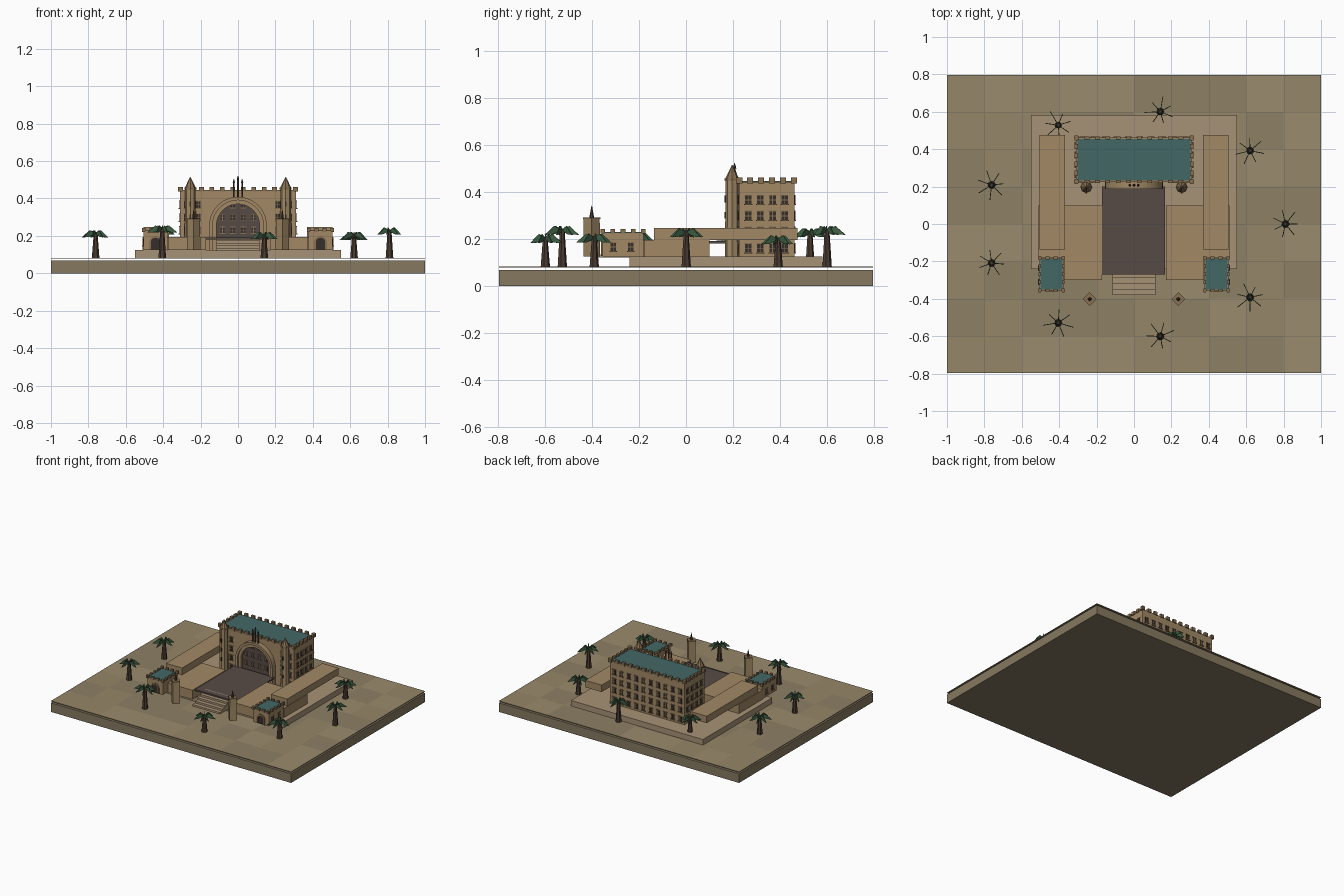
import bpy, bmesh, math, random
from mathutils import Matrix, Vector

if "Cube" in bpy.data.objects:
    bpy.data.objects.remove(bpy.data.objects["Cube"])

random.seed(4)

def material(name, rgb):
    m = bpy.data.materials.new(name)
    m.diffuse_color = (*rgb, 1)
    m.use_nodes = True
    m.node_tree.nodes["Principled BSDF"].inputs["Base Color"].default_value = m.diffuse_color
    return m

SAND = [material("sand_%d" % i, c) for i, c in enumerate(
    [(.30, .24, .14), (.27, .215, .13), (.325, .26, .155)])]
EARTH = material("earth", (.24, .19, .115))
PAVING = material("paving", (.39, .29, .18))
STONE = material("stone", (.36, .25, .13))
TRIM = material("trim", (.25, .165, .085))
TEAL = material("teal", (.055, .14, .13))
DARK = material("dark_floor", (.095, .07, .06))
GLASS = material("glass", (.035, .027, .024))
BARK = material("bark", (.07, .045, .03))
LEAF = material("leaf", (.05, .12, .06))

class Part:
    """Collects simple solids into one named object."""
    def __init__(self, name, *mats):
        self.name, self.mats, self.bm = name, mats, bmesh.new()

    def box(self, x0, x1, y0, y1, z0, z1):
        m = Matrix.Translation(((x0 + x1) / 2, (y0 + y1) / 2, (z0 + z1) / 2))
        m = m @ Matrix.Diagonal((abs(x1 - x0), abs(y1 - y0), abs(z1 - z0), 1))
        return bmesh.ops.create_cube(self.bm, size=1, matrix=m)["verts"]

    def cone(self, x, y, z0, z1, r0, r1, n=8, turn=0.0):
        m = Matrix.Translation((x, y, (z0 + z1) / 2)) @ Matrix.Rotation(turn, 4, "Z")
        bmesh.ops.create_cone(self.bm, cap_ends=True, segments=n, radius1=r0,
                              radius2=r1, depth=z1 - z0, matrix=m)

    def prism(self, pts, offset):
        f = self.bm.faces.new([self.bm.verts.new(p) for p in pts])
        new = bmesh.ops.extrude_face_region(self.bm, geom=[f])["geom"]
        bmesh.ops.translate(self.bm, vec=offset,
                            verts=[v for v in new if isinstance(v, bmesh.types.BMVert)])

    def done(self):
        bmesh.ops.recalc_face_normals(self.bm, faces=self.bm.faces)
        me = bpy.data.meshes.new(self.name)
        self.bm.to_mesh(me)
        self.bm.free()
        for m in self.mats:
            me.materials.append(m)
        ob = bpy.data.objects.new(self.name, me)
        bpy.context.collection.objects.link(ob)

def boxes(name, mat, *dims, mirror=False):
    p = Part(name, mat)
    for d in dims:
        p.box(*d)
        if mirror:
            p.box(-d[1], -d[0], *d[2:])
    p.done()

# Base slab and thin tiled ground above it
boxes("base_slab", EARTH, (-1, 1, -.797, .797, 0, .068))
p = Part("ground_tiles", *SAND)
for i in range(10):
    for j in range(8):
        x, y = -1 + i * .2, -.797 + j * .19925
        vs = p.box(x, x + .2, y, y + .19925, .079, .083)
        k = random.randrange(3)
        for f in {f for v in vs for f in v.link_faces}:
            f.material_index = k
p.done()

# Terrace, raised court and stairs
boxes("terrace", PAVING, (-.55, .55, -.24, .583, .083, .125))
boxes("court_floor", DARK, (-.17, .165, -.27, .2, .18, .19))
boxes("stairs", PAVING, *[(-.115, .115, -.38 + i * .03, -.222, .12 + i * .014, .134 + i * .014)
                          for i in range(5)])

# Side blocks, wings and keep
boxes("court_blocks", STONE, (.17, .375, -.30, .10, .125, .195),
      (.375, .51, -.18, .10, .125, .195), mirror=True)
boxes("wings", STONE, (.37, .505, -.137, .475, .195, .247), mirror=True)
boxes("keep_walls", STONE, (-.31, .31, .225, .462, .125, .442))
boxes("keep_roof", TEAL, (-.303, .303, .232, .455, .442, .446))
boxes("gate_towers", STONE, (.378, .505, -.355, -.182, .125, .226), mirror=True)
boxes("gate_tower_roofs", TEAL, (.382, .501, -.351, -.186, .226, .23), mirror=True)

# Battlements and cornices round each roof
def battlement(p, x0, x1, y0, y1, z, nx, ny, w, h):
    t = w * .35
    for i in range(nx):
        x = x0 + (x1 - x0) * i / (nx - 1)
        for y in (y0, y1):
            p.box(x - w / 2, x + w / 2, y - t, y + t, z, z + h)
    for j in range(ny):
        y = y0 + (y1 - y0) * j / (ny - 1)
        for x in (x0, x1):
            p.box(x - t, x + t, y - w / 2, y + w / 2, z, z + h)

p = Part("battlements", TRIM)
battlement(p, -.308, .308, .227, .46, .436, 12, 6, .026, .025)
for s in (-1, 1):
    battlement(p, s * .441 - .063, s * .441 + .063, -.355, -.182, .222, 4, 5, .02, .02)
p.done()

# Windows: dark pane, frame and cross bars
glass, frames = Part("window_panes", GLASS), Part("window_frames", TRIM)

def window(c, along, out, w=.028, h=.036):
    c, a, o, up = Vector(c), Vector(along), Vector(out), Vector((0, 0, 1))
    def slab(part, u, v, su, sv, depth):
        m = c + a * u + up * v
        e = a * su / 2
        lo, hi = m - e - up * sv / 2 - o * .002, m + e + up * sv / 2 + o * depth
        part.box(lo.x, hi.x, lo.y, hi.y, lo.z, hi.z)
    slab(glass, 0, 0, w, h, .002)
    slab(frames, 0, 0, .003, h, .004)
    slab(frames, 0, 0, w, .003, .004)
    slab(frames, 0, -h / 2 - .002, w + .008, .005, .007)
    slab(frames, 0, h / 2 + .002, w + .006, .004, .005)

for z in (.16, .23, .298, .366):
    for i in range(10):
        x = (i - 4.5) * .061
        window((x, .462, z), (1, 0, 0), (0, 1, 0))
        if abs(x) > .16:
            window((x, .225, z), (1, 0, 0), (0, -1, 0))
    for s in (-1, 1):
        for y in (.265, .317, .369, .421):
            window((s * .31, y, z), (0, 1, 0), (s, 0, 0))
        for x in (.028, .083):
            if z > .2 and z + x < .43:
                window((s * x, .215, z), (1, 0, 0), (0, -1, 0), .022, .03)
for s in (-1, 1):
    for y in (-.31, -.235):
        window((s * .505, y, .165), (0, 1, 0), (s, 0, 0), .024, .034)
    # Arrow slits on the turrets
    for z in (.23, .30, .37):
        glass.box(s * .255 - .004, s * .255 + .004, .164, .18, z - .014, z + .014)
glass.done()
frames.done()

# Arches: outline of straight legs and a half circle
def arch(cx, r, spring, floor, y, n=20):
    return [(cx + r, y, floor)] + [
        (cx + r * math.cos(math.pi * i / n), y, spring + r * math.sin(math.pi * i / n))
        for i in range(n + 1)] + [(cx - r, y, floor)]

def arch_ring(p, cx, ri, ro, spring, floor, y, depth, n=20):
    a, b = arch(cx, ri, spring, floor, y, n), arch(cx, ro, spring, floor, y, n)
    p.prism(a + b[::-1], (0, depth, 0))

p = Part("great_arch_panel", DARK)
p.prism(arch(0, .12, .255, .125, .215), (0, .012, 0))
p.done()
p = Part("great_arch", STONE)
arch_ring(p, 0, .115, .138, .255, .125, .198, .03)
arch_ring(p, 0, .136, .154, .255, .125, .188, .04)
p.done()
p = Part("gate_doors", GLASS)
q = Part("gate_door_arches", TRIM)
for s in (-1, 1):
    p.prism(arch(s * .441, .026, .165, .127, -.358, 10), (0, .006, 0))
    arch_ring(q, s * .441, .025, .034, .165, .127, -.362, .01, 10)
p.done()
q.done()

# Front turrets, free-standing pillars and finials
p = Part("turrets", STONE)
q = Part("turret_caps", TRIM)
f = Part("finials", BARK)
for s in (-1, 1):
    p.cone(s * .255, .197, .125, .455, .031, .028)
    q.cone(s * .255, .197, .448, .458, .032, .032)
    q.cone(s * .255, .197, .458, .516, .029, .001)
    p.cone(s * .237, -.402, .125, .288, .036, .034, 4)
    q.cone(s * .237, -.402, .284, .292, .037, .037, 4)
    f.cone(s * .237, -.402, .292, .315, .010, .006, 6)
    f.cone(s * .237, -.402, .315, .342, .006, .001, 6)
for x, top in ((-.022, .505), (0, .523), (.022, .505)):
    f.cone(x, .207, .405, top - .02, .005, .005, 6)
    f.cone(x, .207, top - .022, top, .008, .001, 6)
for part in (p, q, f):
    part.done()

# Palms in an oval ring, with upright blade fronds
trunks, fronds = Part("palm_trunks", BARK), Part("palm_fronds", LEAF)
for i, top in enumerate((.245, .215, .255, .245, .23, .23, .255, .22, .222)):
    a = math.radians(40 * i)
    x, y, z = .81 * math.cos(a), .61 * math.sin(a), top - .022
    trunks.cone(x, y, .08, z, .021, .011, 7)
    trunks.cone(x, y, z - .008, z + .012, .016, .008, 7)
    for k in range(7):
        b = math.tau * k / 7 + i * .7
        L = random.uniform(.062, .085)
        d, n = Vector((math.cos(b), math.sin(b), 0)), Vector((-math.sin(b), math.cos(b), 0))
        prof = [(0, .006), (.45, .022), (1, -.016), (.6, -.014), (.3, -.006)]
        fronds.prism([Vector((x, y, z + h)) + d * L * u - n * .002 for u, h in prof], n * .004)
trunks.done()
fronds.done()
